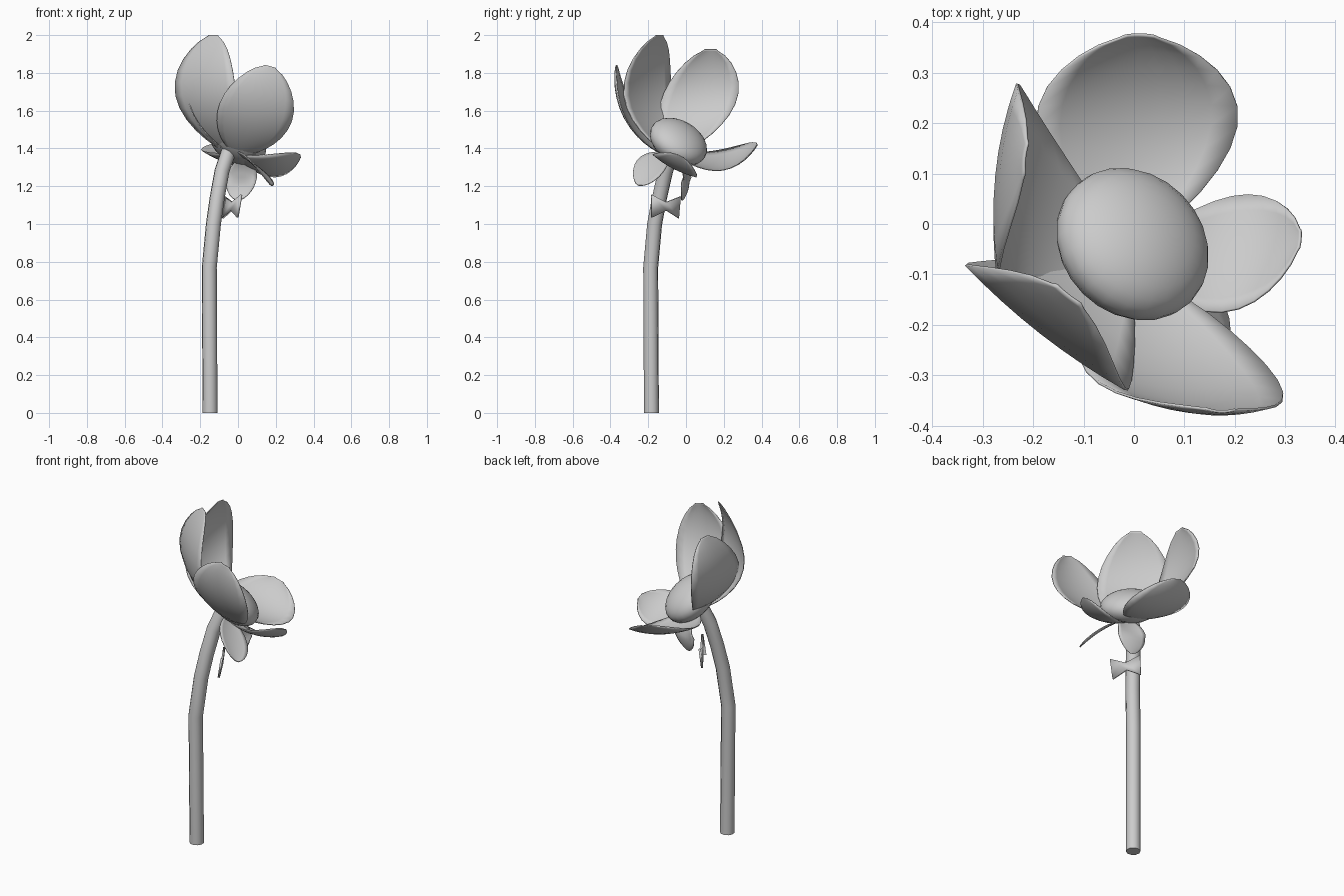
import bpy, math
from mathutils import Vector as V

if "Cube" in bpy.data.objects:
    bpy.data.objects.remove(bpy.data.objects["Cube"])


def finish(ob, thickness=0.0):
    bpy.context.collection.objects.link(ob)
    bpy.ops.object.select_all(action='DESELECT')
    bpy.context.view_layer.objects.active = ob
    ob.select_set(True)
    if thickness:
        m = ob.modifiers.new("thickness", 'SOLIDIFY')
        m.thickness = thickness
        m.offset = 0
    if ob.type == 'MESH':
        bpy.ops.object.shade_smooth_by_angle(angle=math.radians(40))


def petal(name, base, mid, tip, half, cup, late=1.1, n=14, m=8):
    """Cupped petal along a curve through base, mid and tip; half = half-width vector."""
    base, mid, tip, half = V(base), V(mid), V(tip), V(half)
    ctrl = 2 * mid - (base + tip) / 2
    inner = V((0.0, 0.0, 1.75))
    verts, faces = [], []
    for i in range(n + 1):
        t = 0.03 + 0.97 * (1 - math.cos(math.pi * i / n)) / 2
        p = (1-t)**2 * base + 2*t*(1-t) * ctrl + t*t * tip
        tangent = (1-t) * (ctrl - base) + t * (tip - ctrl)
        normal = tangent.cross(half).normalized()
        if normal.dot(inner - p) < 0:
            normal.negate()
        w = max(math.sin(math.pi * t**late), 0.0)**0.52
        if i == n:
            w = 0.15
        for j in range(m + 1):
            s = 2 * j / m - 1
            verts.append(p + half * (w * s) + normal * (cup * w * (s*s - 0.35)))
    k = m + 1
    for i in range(n):
        for j in range(m):
            a = i * k + j
            faces.append((a, a + 1, a + k + 1, a + k))
    me = bpy.data.meshes.new(name)
    me.from_pydata(verts, [], faces)
    finish(bpy.data.objects.new(name, me), 0.005)


# Petals: base, middle, tip, half width, cup depth, how far out the widest part lies
petal("petal_left_front", (-.03, -.08, 1.37), (-.175, -.21, 1.67), (-.13, -.14, 2.0), (.16, -.125, 0), .015, 1.15)
petal("petal_left_back", (-.04, -.05, 1.37), (-.25, .06, 1.62), (-.215, .13, 1.925), (.02, .2, .0), .025, 1.2)
petal("petal_front", (0, -.11, 1.37), (.09, -.315, 1.58), (.17, -.37, 1.835), (.19, -.01, -.05), .03, 1.0)
petal("petal_back", (-.02, -.04, 1.36), (0, .19, 1.32), (.01, .375, 1.42), (.2, 0, -.055), .03, 1.15)
petal("petal_right", (0, -.07, 1.35), (.18, -.065, 1.30), (.33, -.03, 1.36), (.01, .115, -.06), .015, 1.15)

# Hanging sepals under the bloom
petal("sepal_right", (0, -.09, 1.37), (.09, -.18, 1.31), (.17, -.26, 1.21), (.052, .057, -.045), .01, 1.3)
petal("sepal_back", (.03, -.06, 1.36), (.02, -.0, 1.25), (.0, -.02, 1.125), (.08, -.02, 0), .01, 1.2)

# Rounded flower centre, flattened along the bloom axis
bpy.ops.mesh.primitive_uv_sphere_add(segments=24, ring_count=14, location=(-.003, -.04, 1.435))
disc = bpy.context.object
disc.name = "flower_centre"
disc.scale = (.163, .163, .095)
disc.rotation_mode = 'QUATERNION'
disc.rotation_quaternion = V((.454, .454, .766)).to_track_quat('Z', 'Y')
bpy.ops.object.shade_smooth_by_angle(angle=math.radians(40))

# Bent stem
cu = bpy.data.curves.new("stem", 'CURVE')
cu.dimensions = '3D'
cu.bevel_depth = 0.04
cu.bevel_resolution = 3
cu.use_fill_caps = True
path = [(-.148, -.183, 0), (-.152, -.187, .77), (-.13, -.166, 1.0),
        (-.11, -.14, 1.14), (-.085, -.108, 1.28), (-.045, -.07, 1.4)]
sp = cu.splines.new('POLY')
sp.points.add(len(path) - 1)
for pt, co in zip(sp.points, path):
    pt.co = (*co, 1)
sp.use_smooth = True
finish(bpy.data.objects.new("stem", cu))

# Small pinched bow-shaped bract beside the stem
me = bpy.data.meshes.new("bract")
me.from_pydata([(.018, -.182, 1.155), (-.002, -.182, 1.035), (-.035, -.105, 1.072), (-.03, -.105, 1.115),
                (-.08, -.04, 1.03), (-.07, -.03, 1.145)], [],
               [(0, 1, 2, 3), (3, 2, 4, 5)])
finish(bpy.data.objects.new("bract", me), 0.012)
